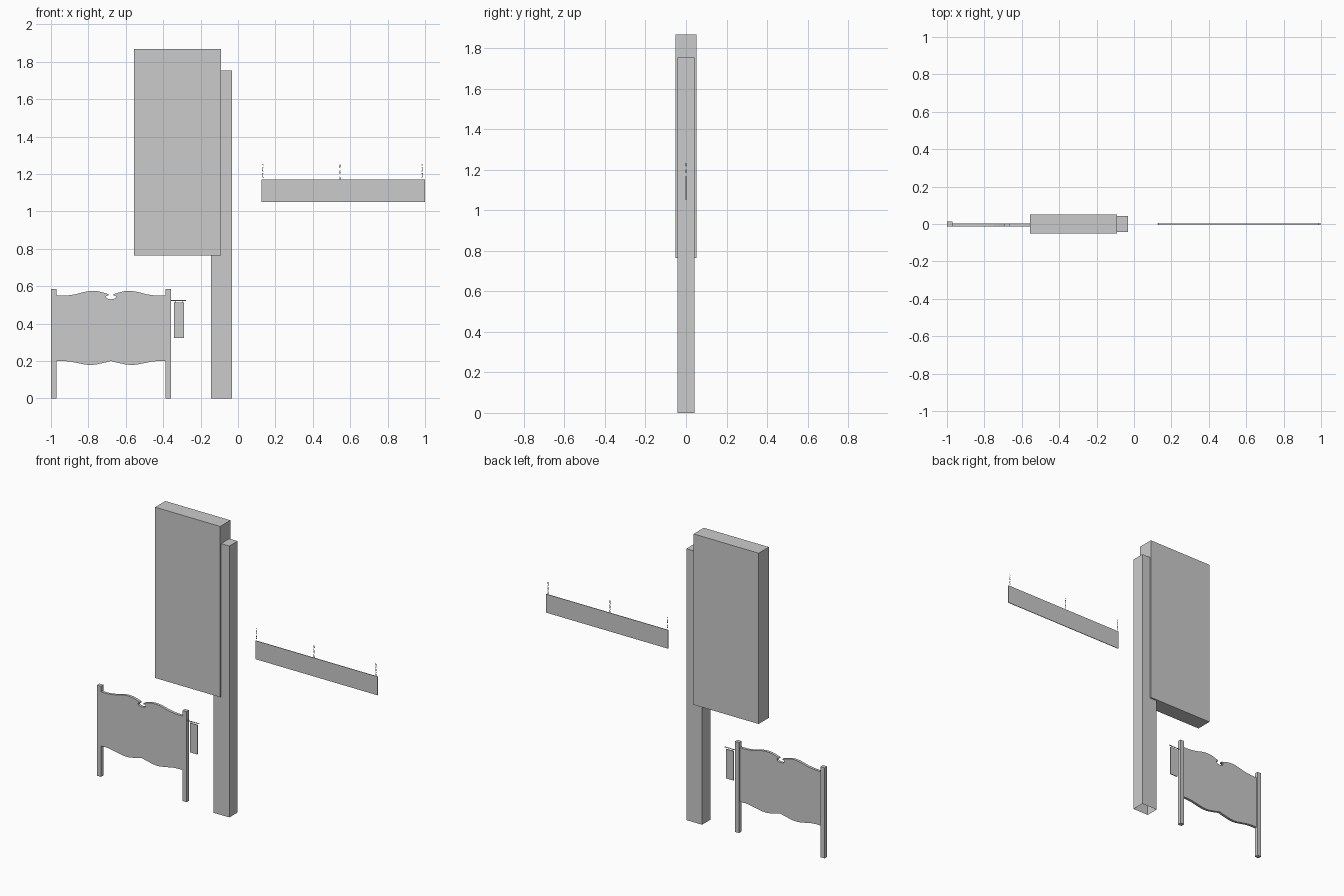
import bpy, bmesh
from math import pi

if "Cube" in bpy.data.objects:
    bpy.data.objects.remove(bpy.data.objects["Cube"])


def finish(name, bm):
    bmesh.ops.recalc_face_normals(bm, faces=bm.faces)
    mesh = bpy.data.meshes.new(name)
    bm.to_mesh(mesh)
    bm.free()
    ob = bpy.data.objects.new(name, mesh)
    bpy.context.collection.objects.link(ob)
    return ob


def box(name, x0, x1, y0, y1, z0, z1, open_bottom=False):
    bm = bmesh.new()
    bmesh.ops.create_cube(bm, size=1)
    for v in bm.verts:
        v.co.x = x1 if v.co.x > 0 else x0
        v.co.y = y1 if v.co.y > 0 else y0
        v.co.z = z1 if v.co.z > 0 else z0
    ob_faces = [f for f in bm.faces if f.normal.z < -0.5]
    bm.normal_update()
    if open_bottom:
        ob_faces = [f for f in bm.faces if all(abs(v.co.z - z0) < 1e-6 for v in f.verts)]
        bmesh.ops.delete(bm, geom=ob_faces, context='FACES_ONLY')
    return finish(name, bm)


def rod(name, x, y, z, length, radius, rotation=(0, 0, 0)):
    bpy.ops.mesh.primitive_cylinder_add(vertices=8, radius=radius, depth=length,
                                        location=(x, y, z), rotation=rotation)
    ob = bpy.context.object
    ob.name = name
    bpy.ops.object.shade_smooth_by_angle()
    return ob


# Tall pole sign: hollow pole with three stacked cabinets
box("tall_pole", -0.144, -0.032, -0.042, 0.042, 0, 1.754, open_bottom=True)
levels = [0.765, 1.287, 1.403, 1.869]
for label, z0, z1 in zip(("lower", "middle", "upper"), levels, levels[1:]):
    box(label + "_sign_cabinet", -0.556, -0.091, -0.052, 0.052, z0, z1)

# Ground sign: two square posts
box("left_sign_post", -1.0, -0.971, -0.013, 0.013, 0, 0.585)
box("right_sign_post", -0.388, -0.359, -0.013, 0.013, 0, 0.585)

# Ground sign: scalloped board from a mirrored half profile
cx = -0.679
top = [(0, .530), (.016, .532), (.025, .538), (.027, .545), (.023, .550),
       (.014, .551), (.013, .557), (.025, .561), (.045, .567), (.07, .573),
       (.1, .575), (.13, .572), (.16, .565), (.19, .557), (.22, .552),
       (.25, .549), (.293, .549)]
bottom = [(.293, .200), (.25, .200), (.22, .197), (.19, .191), (.16, .185),
          (.13, .180), (.1, .179), (.07, .183), (.045, .189), (.025, .193), (0, .200)]
half = top + bottom
outline = half + [(-x, z) for x, z in reversed(half[1:-1])]
bm = bmesh.new()
face = bm.faces.new([bm.verts.new((cx + x, -0.013, z)) for x, z in outline])
extruded = bmesh.ops.extrude_face_region(bm, geom=[face], use_keep_orig=True)
for item in extruded["geom"]:
    if isinstance(item, bmesh.types.BMVert):
        item.co.y = 0.004
finish("scalloped_board", bm)

# Small panel hung from a side bracket
rod("bracket_bar", -0.319, 0, 0.523, 0.082, 0.0025, (0, pi / 2, 0))
box("small_hanging_panel", -0.342, -0.289, -0.0025, 0.0025, 0.323, 0.513)
for label, x in (("left", -0.334), ("right", -0.297)):
    rod(label + "_panel_hanger", x, 0, 0.518, 0.014, 0.0012)

# Long hanging board
box("long_hanging_board", 0.126, 1.0, -0.002, 0.002, 1.05, 1.17)

# Chains of alternating links above the long board
for label, x in (("left", 0.132), ("middle", 0.545), ("right", 0.985)):
    for i in range(5):
        bpy.ops.mesh.primitive_torus_add(
            major_segments=12, minor_segments=5, major_radius=0.0042, minor_radius=0.0008,
            location=(x, 0, 1.176 + i * 0.0165), rotation=(pi / 2, 0, (i % 2) * pi / 2))
        link = bpy.context.object
        link.name = f"{label}_chain_link_{i + 1}"
        link.scale = (1, 2.0, 1)
        bpy.ops.object.shade_smooth_by_angle()
